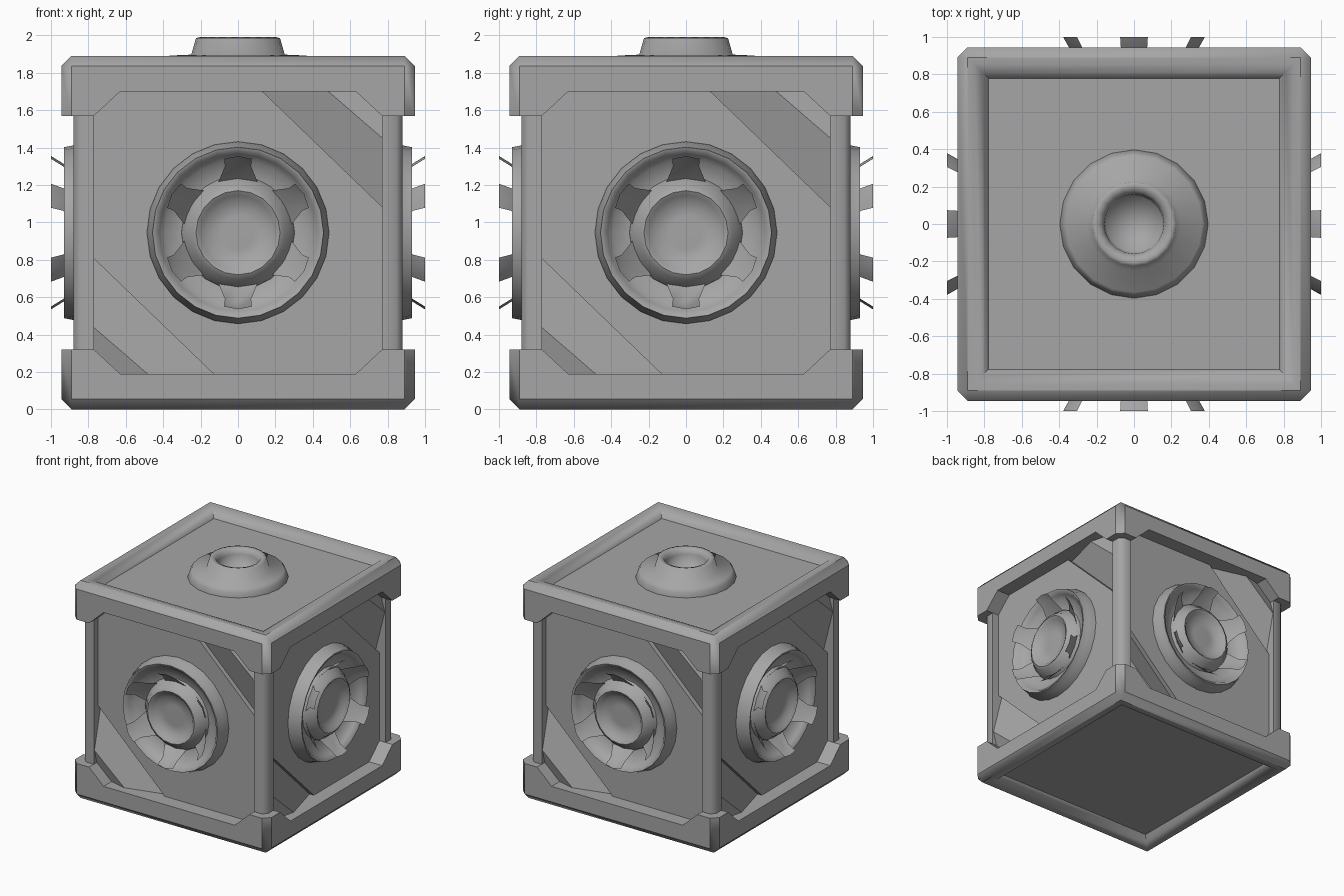
import bpy, bmesh
from math import pi, radians
from mathutils import Matrix, Vector

if "Cube" in bpy.data.objects:
    bpy.data.objects.remove(bpy.data.objects["Cube"])

MID = 0.945   # half size of the caps and mid height of the crate
grey = bpy.data.materials.new("plain_grey")
grey.use_nodes = True
grey.diffuse_color = (0.38, 0.38, 0.38, 1)
grey.node_tree.nodes["Principled BSDF"].inputs["Base Color"].default_value = grey.diffuse_color


def finish(name, bm, matrix=Matrix(), angle=40):
    """Turn a bmesh into a shaded object placed by matrix."""
    bm.transform(matrix)
    mesh = bpy.data.meshes.new(name)
    bm.to_mesh(mesh)
    bm.free()
    mesh.materials.append(grey)
    obj = bpy.data.objects.new(name, mesh)
    bpy.context.collection.objects.link(obj)
    smooth(obj, angle)
    return obj


def smooth(obj, angle):
    bpy.ops.object.select_all(action='DESELECT')
    obj.select_set(True)
    bpy.context.view_layer.objects.active = obj
    bpy.ops.object.shade_smooth_by_angle(angle=radians(angle))


def box(lo, hi):
    lo, hi = Vector(lo), Vector(hi)
    bm = bmesh.new()
    bmesh.ops.create_cube(bm, size=1, matrix=Matrix.Translation((lo + hi) / 2) @ Matrix.Diagonal((*(hi - lo), 1)))
    return bm


def lathe(name, profile, segments, matrix, angle):
    """Spin a closed (radius, height) profile around local z."""
    bm = bmesh.new()
    verts = [bm.verts.new((r, 0, h)) for r, h in profile]
    edges = [bm.edges.new(pair) for pair in zip(verts, verts[1:])]
    bmesh.ops.spin(bm, geom=verts + edges, cent=(0, 0, 0), axis=(0, 0, 1),
                   angle=2 * pi, steps=segments)
    bmesh.ops.remove_doubles(bm, verts=bm.verts, dist=0.0005)
    bmesh.ops.recalc_face_normals(bm, faces=bm.faces)
    return finish(name, bm, matrix, angle)


def notch_cutter(turn):
    """Prism that leaves a slab with four taller, chamfered corners."""
    bm = bmesh.new()
    outline = [(-0.63, 0.19), (0.63, 0.19), (0.77, 0.32), (0.77, 0.5), (-0.77, 0.5), (-0.77, 0.32)]
    face = bm.faces.new([bm.verts.new((x, -1.2, z)) for x, z in outline])
    new = bmesh.ops.extrude_face_region(bm, geom=[face])["geom"]
    bmesh.ops.translate(bm, verts=[v for v in new if isinstance(v, bmesh.types.BMVert)], vec=(0, 2.4, 0))
    bmesh.ops.recalc_face_normals(bm, faces=bm.faces)
    return finish("notch_cutter", bm, Matrix.Rotation(turn, 4, 'Z'))


def cap(name, matrix):
    """Soft-edged end cap with a gently sunken plate and corner brackets."""
    bm = box((-MID, -MID, 0), (MID, MID, 0.32))
    rounded = [e for e in bm.edges if not all(v.co.z > 0.3 for v in e.verts)]
    bmesh.ops.bevel(bm, geom=rounded, offset=0.055, segments=1, affect='EDGES')
    plate = min(bm.faces, key=lambda f: f.calc_center_median().z)
    for width, drop in ((0.05, 0), (0.06, 0.015), (0.05, 0.055)):
        bmesh.ops.inset_region(bm, faces=[plate], thickness=width, depth=-drop)
    obj = finish(name, bm)
    for turn in (0, pi / 2):
        cutter = notch_cutter(turn)
        mod = obj.modifiers.new("notch", 'BOOLEAN')
        mod.operation, mod.solver, mod.object = 'DIFFERENCE', 'EXACT', cutter
        bpy.context.view_layer.objects.active = obj
        bpy.ops.object.modifier_apply(modifier=mod.name)
        bpy.data.objects.remove(cutter)
    obj.data.transform(matrix)
    smooth(obj, 50)
    soften = obj.modifiers.new("soft_edges", 'WEIGHTED_NORMAL')
    soften.keep_sharp = True


def panel(name, matrix):
    """Diagonal plate with a small step to a rising ramp in two opposite corners."""
    X, Y = 0.79, 0.775
    base, step, high, sunk = 0.82, 0.78, 0.872, 0.79
    a, b = (0.11, Y, base), (X, 0.12, base)
    a2, b2 = (0.11, Y, step), (X, 0.12, step)
    c, d = (0.46, Y, high), (X, 0.49, high)
    corner = (X, Y, sunk)

    def opposite(points):
        return [(-x, -y, z) for x, y, z in points]
    half = [(-X, Y, base), a, b]
    ramp = [[a, a2, b2, b], [a2, c, d, b2], [c, corner, d]]
    bm = bmesh.new()
    for points in [half + opposite(half)] + ramp + [opposite(p) for p in ramp]:
        face = bm.faces.new([bm.verts.new(p) for p in points])
        face.normal_update()
        if face.normal.z < 0:
            face.normal_flip()
    bmesh.ops.remove_doubles(bm, verts=bm.verts, dist=0.0005)
    finish(name, bm, matrix, 20)


def fin(name, matrix):
    """Flared blade, slightly pinched in the middle and curved."""
    rows = [(0.107, 0.28, 0.845), (0.07, 0.37, 0.935), (0.074, 0.41, 1.0)]
    bm = bmesh.new()
    grid = [[bm.verts.new((s * w, r - 0.015 * abs(s), d)) for s in (-1, 0, 1)] for w, r, d in rows]
    for lower, upper in zip(grid, grid[1:]):
        for i in range(2):
            bm.faces.new((lower[i], lower[i + 1], upper[i + 1], upper[i]))
    bmesh.ops.solidify(bm, geom=bm.faces[:], thickness=0.025)
    for v in bm.verts:
        v.co.z = min(v.co.z, 1.0)
    bmesh.ops.recalc_face_normals(bm, faces=bm.faces)
    finish(name, bm, matrix, 35)


# End caps and the hidden core
cap("bottom_cap", Matrix())
cap("top_cap", Matrix.Translation((0, 0, 2 * MID)) @ Matrix.Rotation(pi, 4, 'X'))
finish("core", box((-0.68, -0.68, 0.12), (0.68, 0.68, 1.77)))

# Wheel profiles as (radius, distance out from the centre of the crate)
ring = [(0, 0.76), (0.487, 0.76), (0.487, 0.83), (0.467, 0.88), (0.457, 0.93),
        (0.44, 0.925), (0.42, 0.895), (0.39, 0.86), (0.30, 0.83), (0, 0.83)]
hub = [(0, 0.80), (0.31, 0.80), (0.30, 0.845), (0.268, 0.875), (0.25, 0.905), (0.225, 0.92),
       (0.20, 0.905), (0.17, 0.875), (0.09, 0.87), (0, 0.88)]

# Four identical sides
for k, side in enumerate(("front", "left", "back", "right")):
    turn = Matrix.Rotation(k * pi / 2, 4, 'Z')
    outward = Matrix.Translation((0, 0, MID)) @ turn @ Matrix.Rotation(pi / 2, 4, 'X')
    panel(side + "_panel", outward)
    lathe(side + "_ring", ring, 24, outward, 70)
    lathe(side + "_hub", hub, 20, outward, 60)
    for n in range(6):
        fin(f"{side}_fin_{n + 1}", outward @ Matrix.Rotation(n * pi / 3, 4, 'Z'))
    post = box((0.77, -0.88, 0.15), (0.88, -0.77, 1.74))
    outer = [e for e in post.edges if all(v.co.x > 0.8 and v.co.y < -0.8 for v in e.verts)]
    bmesh.ops.bevel(post, geom=outer, offset=0.035, segments=1, affect='EDGES')
    finish(side + "_post", post, turn, 60)

# Hollow vent on the top plate
vent = [(0, 1.78), (0.4, 1.78), (0.4, 1.81), (0.385, 1.86), (0.365, 1.892), (0.25, 1.897),
        (0.225, 1.985), (0.205, 1.99), (0.175, 1.98), (0.16, 1.94), (0.15, 1.85), (0, 1.83)]
lathe("top_vent", vent, 20, Matrix(), 85)
